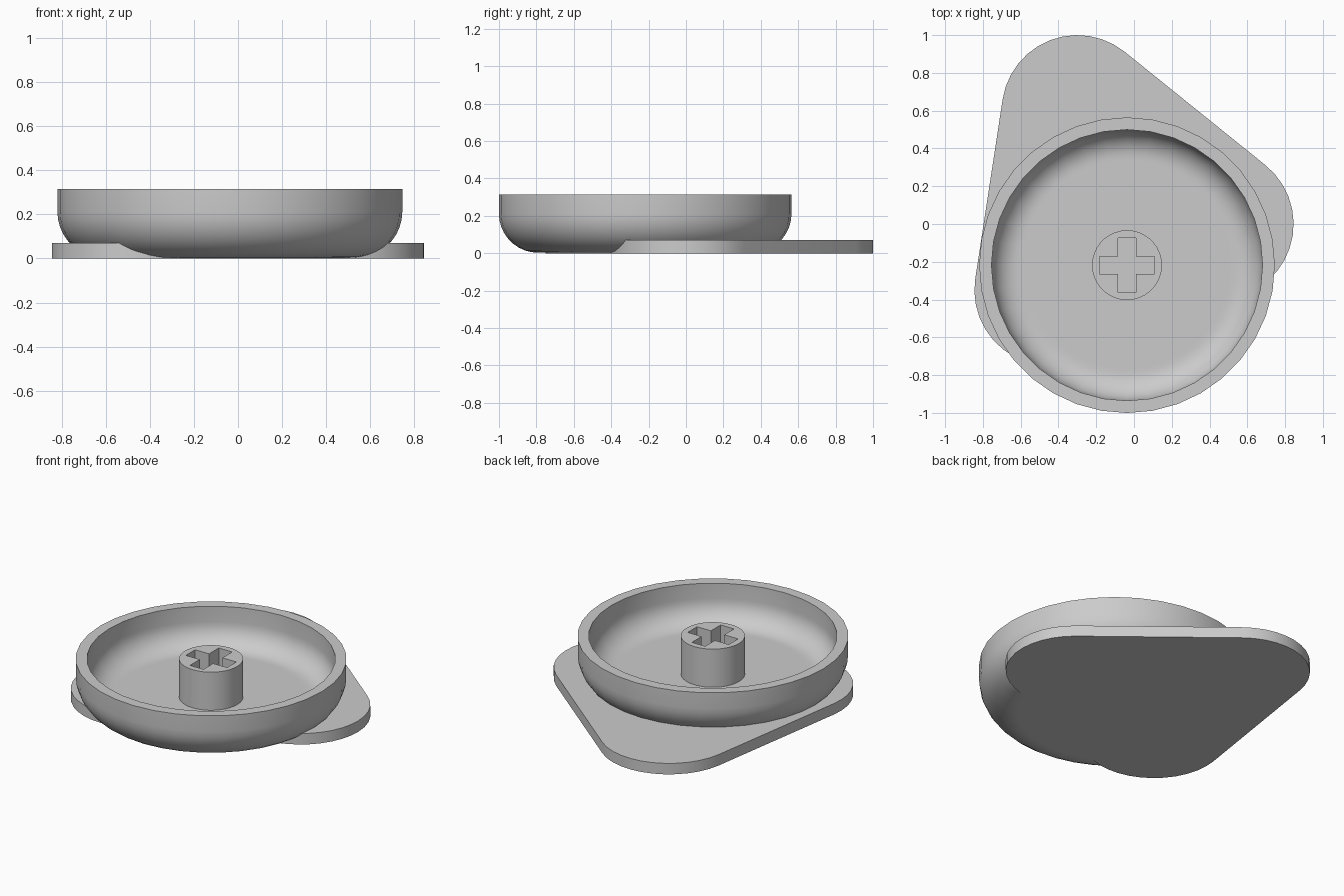
import bpy
import bmesh
from math import sin, cos, pi, radians
from mathutils import Vector

cube = bpy.data.objects.get("Cube")
if cube:
    bpy.data.objects.remove(cube, do_unlink=True)

GREY = (0.6, 0.6, 0.6, 1)
grey = bpy.data.materials.new("plain grey")
grey.use_nodes = True
grey.diffuse_color = GREY
grey.node_tree.nodes["Principled BSDF"].inputs["Base Color"].default_value = GREY

CENTRE = Vector((-0.037, -0.218, 0))   # axis of the cup
TOP, FLOOR, SIDES = 0.315, 0.072, 36


def finish(name, bm):
    bmesh.ops.recalc_face_normals(bm, faces=bm.faces)
    mesh = bpy.data.meshes.new(name)
    bm.to_mesh(mesh)
    bm.free()
    obj = bpy.data.objects.new(name, mesh)
    bpy.context.collection.objects.link(obj)
    mesh.materials.append(grey)
    return obj


def smooth(obj):
    bpy.ops.object.select_all(action="DESELECT")
    obj.select_set(True)
    bpy.context.view_layer.objects.active = obj
    bpy.ops.object.shade_smooth_by_angle(angle=radians(30))


def prism(name, outline, bottom, top):
    bm = bmesh.new()
    face = bm.faces.new([bm.verts.new((x, y, bottom)) for x, y in outline])
    moved = bmesh.ops.extrude_face_region(bm, geom=[face])["geom"]
    bmesh.ops.translate(bm, vec=(0, 0, top - bottom),
                        verts=[v for v in moved if isinstance(v, bmesh.types.BMVert)])
    # extruding a lone face keeps the first cap, so the solid is closed
    return finish(name, bm)


def arc(cx, cy, r, start, end, steps):
    angles = [radians(start + (end - start) * i / steps) for i in range(steps + 1)]
    return [(cx + r * cos(a), cy + r * sin(a)) for a in angles]


# Base plate: three equal rounded corners joined by straight tangents
corners = [Vector((0.445, 0.0)), Vector((-0.3, 0.6)), Vector((-0.445, -0.35))]
outline = []
for i, c in enumerate(corners):
    into, out = c - corners[i - 1], corners[(i + 1) % 3] - c
    start = Vector((into.y, -into.x)).angle_signed(Vector((1, 0)))
    turn = into.angle_signed(out)
    a, b = start * 180 / pi, (start + abs(turn)) * 180 / pi
    outline += arc(c.x, c.y, 0.4, a, b, 12)
smooth(prism("base_plate", outline, 0, 0.07))

# Cup: one closed wall profile spun about its axis
outer = arc(0.5725, 0.213, 0.21, -90, 0, 9)
inner = arc(0.5725, 0.217, 0.145, 0, -90, 9)
profile = [(0, 0.003), (0.55, 0.003)] + outer + [(0.7825, TOP), (0.7175, TOP)]
profile += inner + [(0.55, FLOOR), (0, FLOOR)]
bm = bmesh.new()
verts = [bm.verts.new((r, 0, z)) for r, z in profile]
edges = [bm.edges.new(pair) for pair in zip(verts, verts[1:])]
bmesh.ops.spin(bm, geom=verts + edges, cent=(0, 0, 0), axis=(0, 0, 1),
               angle=2 * pi, steps=SIDES, use_merge=True)
bmesh.ops.remove_doubles(bm, verts=bm.verts, dist=0.0005)
cup = finish("cup", bm)
cup.location = CENTRE
smooth(cup)

# Stem: round post with a cross-shaped socket
stem = prism("stem", arc(0, 0, 0.185, 0, 350, 35), FLOOR - 0.01, TOP)
w, l = 0.047, 0.145
quarter = [Vector((l, -w)), Vector((l, w)), Vector((w, w))]
cross = []
for k in range(4):
    c, s = cos(k * pi / 2), sin(k * pi / 2)
    cross += [(p.x * c - p.y * s, p.x * s + p.y * c) for p in quarter]
cutter = prism("socket_cutter", cross, FLOOR + 0.001, TOP + 0.1)
cutter.hide_render = True
stem.location = cutter.location = CENTRE
bpy.context.view_layer.update()
cut = stem.modifiers.new("socket", "BOOLEAN")
cut.operation, cut.solver, cut.object = "DIFFERENCE", "EXACT", cutter
bpy.context.view_layer.objects.active = stem
bpy.ops.object.select_all(action="DESELECT")
stem.select_set(True)
bpy.ops.object.modifier_apply(modifier=cut.name)
bpy.data.objects.remove(cutter, do_unlink=True)
smooth(stem)
